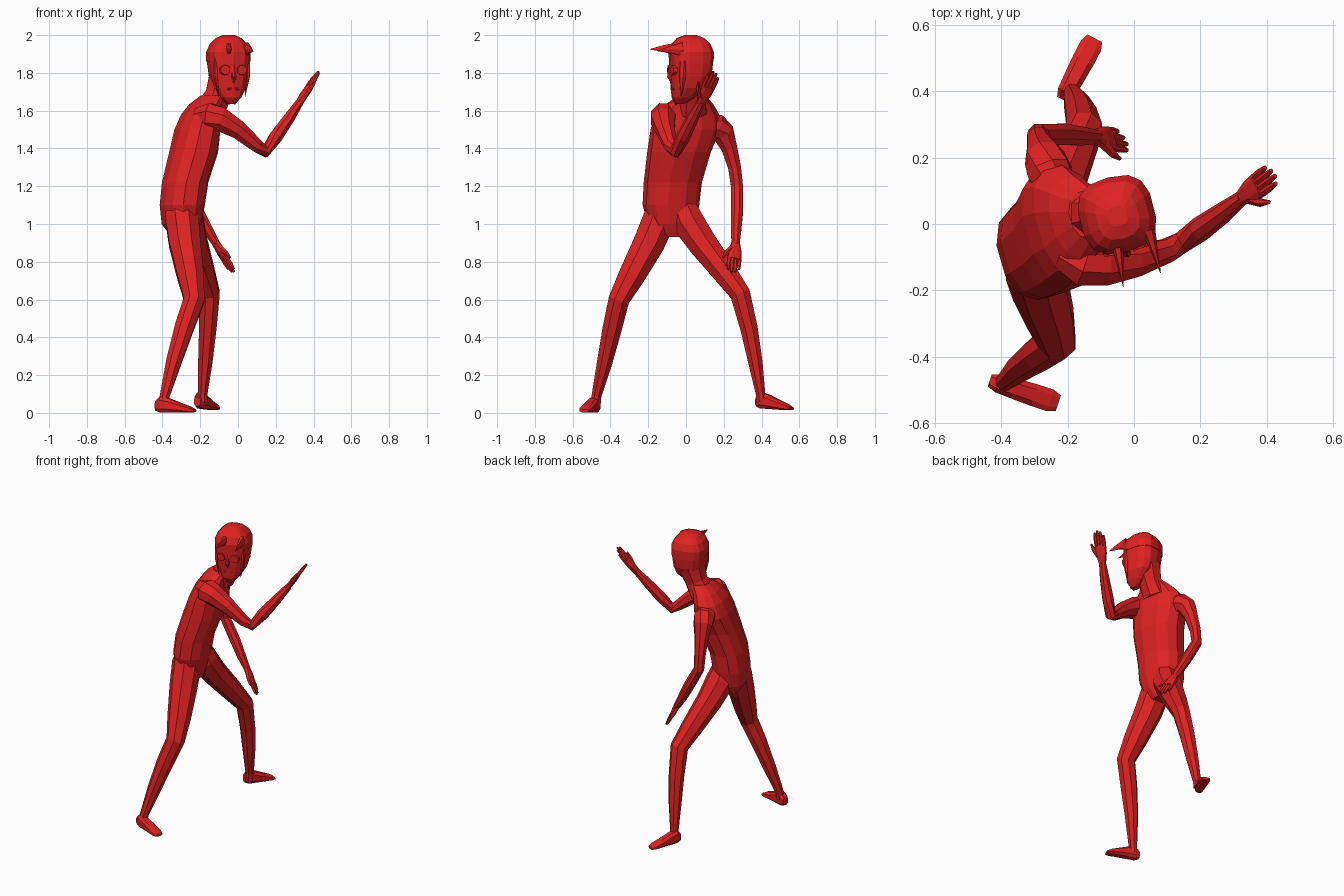
import bpy, bmesh, math
from mathutils import Vector as V

red = bpy.data.materials.new("red")
red.diffuse_color = (0.74, 0.016, 0.016, 1)


def loft(name, rings, n=8, power=1.0):
    """Skin rings of (centre, axis u, axis v, half u, half v); flat faces."""
    bm = bmesh.new()
    loops = []
    for c, u, v, a, b in rings:
        loop = []
        for i in range(n):
            t = 2 * math.pi * (i + 0.5) / n
            cs, sn = math.cos(t), math.sin(t)
            p = c + u * a * math.copysign(abs(cs) ** power, cs) + v * b * math.copysign(abs(sn) ** power, sn)
            loop.append(bm.verts.new(p))
        loops.append(loop)
    for r, s in zip(loops, loops[1:]):
        for i in range(n):
            j = (i + 1) % n
            bm.faces.new((r[i], r[j], s[j], s[i]))
    bm.faces.new(loops[0][::-1])
    bm.faces.new(loops[-1])
    bmesh.ops.recalc_face_normals(bm, faces=bm.faces)
    me = bpy.data.meshes.new(name)
    bm.to_mesh(me)
    bm.free()
    me.materials.append(red)
    ob = bpy.data.objects.new(name, me)
    bpy.context.collection.objects.link(ob)
    return ob


def tube(name, pts, ref=(0, 1, 0), n=8, flat=1.0):
    """Limb along points (x, y, z, radius); flat scales the second axis."""
    P = [V(p[:3]) for p in pts]
    rings = []
    for i, p in enumerate(P):
        t = V((0, 0, 0))
        if i > 0:
            t += (p - P[i - 1]).normalized()
        if i < len(P) - 1:
            t += (P[i + 1] - p).normalized()
        t.normalize()
        u = V(ref)
        u = (u - t * u.dot(t)).normalized()
        rings.append((p, u, t.cross(u), pts[i][3], pts[i][3] * flat))
    return loft(name, rings, n)


def level(secs, yaw):
    """Horizontal rings from (x, y, z, half width, half depth)."""
    u = V((-math.sin(yaw), math.cos(yaw), 0))
    v = V((math.cos(yaw), math.sin(yaw), 0))
    return [(V(s[:3]), u, v, s[3], s[4]) for s in secs]


# Torso, leaning forward to the shoulders
loft("torso", level([
    (-.29, -.06, .93, .06, .06), (-.30, -.075, 1.0, .125, .10),
    (-.295, -.08, 1.1, .15, .114), (-.28, -.07, 1.22, .154, .117),
    (-.235, -.037, 1.38, .169, .123), (-.215, -.003, 1.5, .187, .113),
    (-.197, .005, 1.58, .175, .095), (-.172, .02, 1.635, .125, .08),
    (-.13, .03, 1.68, .075, .065)], math.radians(16)), 12, .85)
tube("neck", [(-.15, .03, 1.6, .085), (-.105, .035, 1.68, .075), (-.07, .045, 1.78, .09)])

# Legs
tube("right_leg", [(-.30, -.10, 1.13, .07), (-.298, -.135, 1.04, .095), (-.282, -.195, .9, .09),
                   (-.252, -.285, .73, .076), (-.232, -.355, .6, .06), (-.285, -.39, .45, .055),
                   (-.34, -.43, .27, .044), (-.388, -.474, .09, .028), (-.395, -.48, .04, .03)], (1, 0, 0))
tube("left_leg", [(-.28, -.03, 1.12, .07), (-.27, .005, 1.02, .093), (-.24, .085, .9, .083),
                  (-.19, .2, .75, .07), (-.15, .287, .63, .058), (-.16, .333, .45, .05),
                  (-.173, .367, .27, .041), (-.187, .395, .1, .027), (-.19, .4, .06, .03)], (1, 0, 0))


# Feet, wedge shaped from heel to toe
def foot(name, heel, toe, lift):
    h, t = V((*heel, 0)), V((*toe, 0))
    d = (t - h).normalized()
    side = V((-d.y, d.x, 0))
    rings = []
    for f, w, lo, hi in [(0, .02, .01, .06), (.12, .03, 0, .085), (.35, .033, 0, .075),
                         (.65, .036, 0, .05), (.88, .036, 0, .032), (1, .026, .003, .018)]:
        c = h.lerp(t, f) + V((0, 0, (lo + hi) / 2 + lift * (1 - f * .5)))
        rings.append((c, side, V((0, 0, 1)), w, (hi - lo) / 2 * 1.05))
    loft(name, rings, 8, .7)


foot("right_foot", (-.435, -.472), (-.228, -.54), .002)
foot("left_foot", (-.215, .375), (-.118, .56), .025)

# Arms
tube("right_arm", [(-.21, -.08, 1.56, .06), (-.15, -.115, 1.565, .08), (-.09, -.122, 1.553, .069),
                   (0, -.11, 1.5, .053), (.10, -.08, 1.415, .038), (.145, -.055, 1.385, .034),
                   (.20, -.015, 1.46, .038), (.27, .035, 1.56, .032), (.33, .082, 1.65, .022)])
tube("left_arm", [(-.235, .1, 1.53, .06), (-.255, .16, 1.515, .07), (-.27, .2, 1.48, .062),
                  (-.28, .23, 1.4, .045), (-.288, .257, 1.3, .037), (-.288, .27, 1.2, .034),
                  (-.215, .27, 1.07, .035), (-.16, .265, .97, .03), (-.112, .262, .89, .022)])


# Hands: palm, four fingers and a thumb
def hand(side, wrist, tip, thumb):
    w, t = V(wrist), V(tip)
    d = (t - w)
    L = d.length
    d.normalize()
    s = V(thumb)
    s = (s - d * s.dot(d)).normalized()
    nrm = d.cross(s)
    loft(side + "_palm", [(w - d * .01, s, nrm, .022, .019), (w + d * L * .25, s, nrm, .036, .019),
                          (w + d * L * .52, s, nrm, .04, .014)], 8, .7)
    for i, ln in enumerate((.93, 1, .96, .84)):
        o = s * (.028 - .0185 * i)
        a = w + d * L * .48 + o
        b = w + d * L * ln + o * 1.1
        m = a.lerp(b, .55)
        tube(f"{side}_finger_{i + 1}", [(*a, .012), (*m, .0115), (*b, .007)], s, 6)
    a, m, b = w + d * L * .15 + s * .015, w + d * L * .38 + s * .05, w + d * L * .58 + s * .064
    tube(side + "_thumb", [(*a, .018), (*m, .013), (*b, .006)], s, 6)


hand("right", (.328, .08, 1.647), (.422, .155, 1.805), (.4, -.9, .2))
hand("left", (-.114, .262, .893), (-.025, .25, .742), (.4, -.9, .1))

# Head, turned to the figure's right
F = V((.25, -.97, 0)).normalized()     # facing direction
S = V((.97, .25, 0)).normalized()      # sideways
H = V((-.05, .024, 0))


def at(side, fwd, z):
    return H + S * side + F * fwd + V((0, 0, z))


loft("head", [(at(0, f, z), S, F, a, b) for z, f, a, b in [
    (1.635, .06, .02, .02), (1.67, .04, .055, .06), (1.72, .012, .085, .091),
    (1.78, .0, .1, .108), (1.85, -.003, .109, .113), (1.9, -.003, .11, .113),
    (1.95, -.003, .092, .098), (1.982, -.003, .064, .07), (1.998, 0, .03, .03)]], 14, .72)
# Hair cap with a brow edge
loft("hair_cap", [(at(0, f, z), S, F, a, b) for z, f, a, b in [
    (1.86, -.004, .113, .115), (1.91, -.004, .114, .116), (1.955, -.003, .094, .1),
    (1.985, 0, .064, .07), (2.0, 0, .03, .03)]], 14, .72)

# Horn-like tufts pointing forward
for name, side, tip in (("right_horn", -.02, (-.032, -.19, 1.925)), ("left_horn", .08, (.08, -.147, 1.915))):
    b = at(side, .065, 1.925)
    m = b.lerp(V(tip), .5) + V((0, 0, .004))
    tube(name, [(*b, .042), (*m, .021), (*tip, .002)], (0, 0, 1), 6, .5)

# Side locks and chin points framing the face
for name, k in (("right", -1), ("left", 1)):
    a, m, b = at(.09 * k, .06, 1.88), at(.088 * k, .066, 1.78), at(.072 * k, .07, 1.675)
    tube(name + "_lock", [(*a, .022), (*m, .02), (*b, .002)], F, 6, .6)
    a, b = at(.02 * k, .08, 1.70), at(.014 * k, .08, 1.63)
    tube(name + "_chin_tuft", [(*a, .018), (*b, .002)], F, 6, .7)
    # Eyes
    a, b = at(.043 * k, .09, 1.815), at(.045 * k, .112, 1.815)
    tube(name + "_eye", [(*a, .032), (*b, .026)], (0, 0, 1), 8)
a, m, b = at(0, .1, 1.85), at(0, .116, 1.78), at(0, .1, 1.75)
tube("nose", [(*a, .008), (*m, .013), (*b, .008)], S, 6)
a, b = at(-.03, .096, 1.715), at(.03, .096, 1.715)
tube("mouth", [(*a, .007), (*b, .007)], F, 6)
